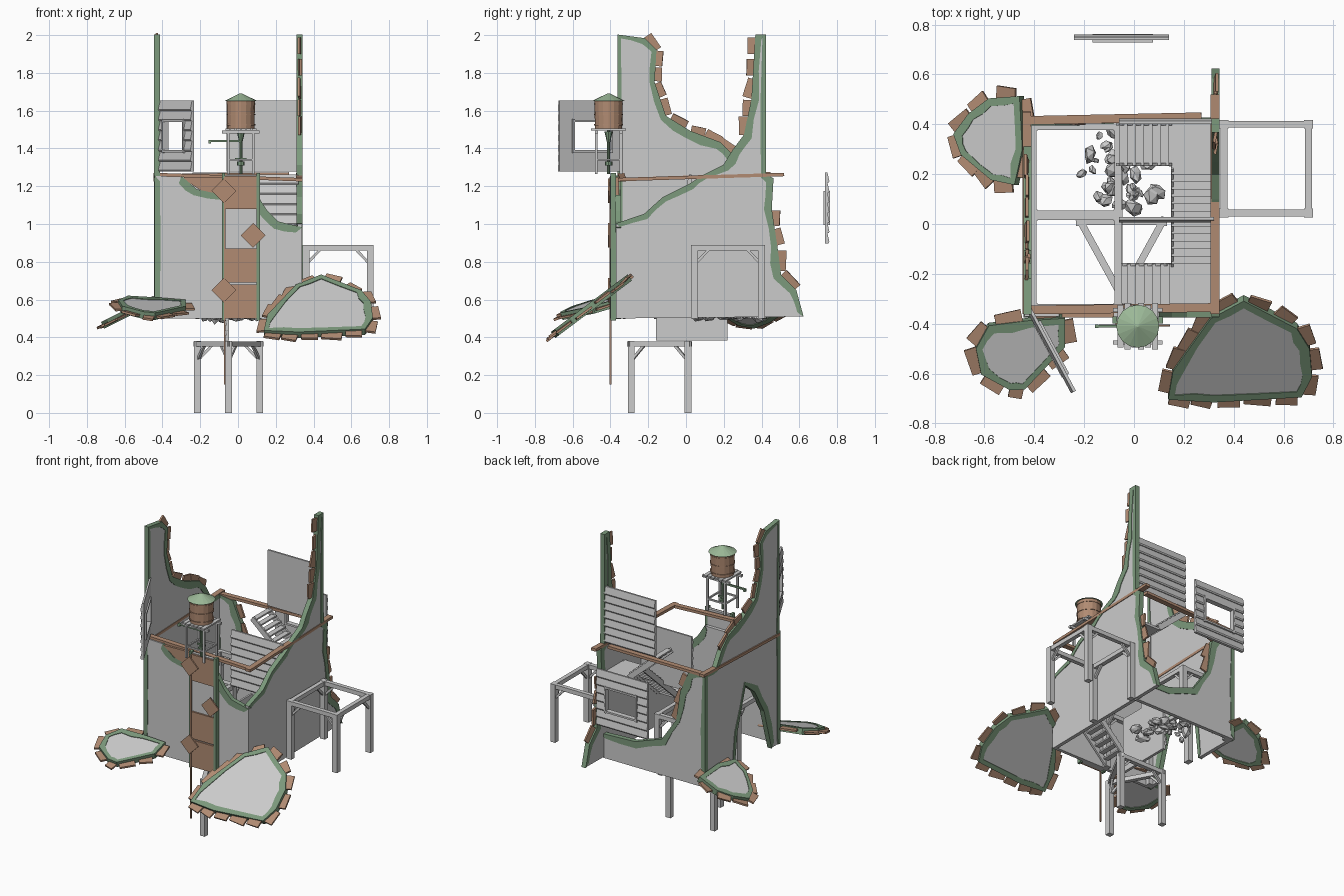
import bpy, bmesh, random, math
from mathutils import Vector as V, Matrix as M

if "Cube" in bpy.data.objects:
    bpy.data.objects.remove(bpy.data.objects["Cube"])

random.seed(4)
R = random.uniform

def material(name, c):
    m = bpy.data.materials.new(name)
    m.diffuse_color = (*c, 1)
    m.use_nodes = True
    m.node_tree.nodes["Principled BSDF"].inputs["Base Color"].default_value = m.diffuse_color
    return m

GREEN = material("moss_green", (.20, .32, .20))
ROOF = material("roof_green", (.33, .48, .31))
BROWN = material("rust_brown", (.44, .26, .17))

def make(name, bm, mat=None):
    bmesh.ops.recalc_face_normals(bm, faces=bm.faces)
    me = bpy.data.meshes.new(name)
    bm.to_mesh(me)
    bm.free()
    ob = bpy.data.objects.new(name, me)
    bpy.context.collection.objects.link(ob)
    if mat:
        me.materials.append(mat)
    return ob

def box(bm, c, s, rot=M.Identity(4)):
    bmesh.ops.create_cube(bm, size=1, matrix=M.Translation(c) @ rot @ M.Diagonal((*s, 1)))

def bar(bm, p, q, w, h=None):
    p, q = V(p), V(q)
    d = q - p
    box(bm, (p + q) / 2, (w, h or w, d.length), d.to_track_quat('Z', 'Y').to_matrix().to_4x4())

def cone(bm, c, r1, r2, h, n=16):
    bmesh.ops.create_cone(bm, cap_ends=True, segments=n, radius1=r1, radius2=r2, depth=h,
                          matrix=M.Translation(c))

def prism(bm, pts, t):
    a = [bm.verts.new(p) for p in pts]
    b = [bm.verts.new(p + t) for p in pts]
    bm.faces.new(a)
    bm.faces.new(b[::-1])
    for i in range(len(a)):
        j = (i + 1) % len(a)
        bm.faces.new((a[j], a[i], b[i], b[j]))

def broken(name, pts, t, edges, planked, width=.03, out=.02):
    """Broken concrete sheet: body, mossy rim on given edges, boards on planked edges."""
    n = len(pts)
    bm = bmesh.new()
    prism(bm, pts, t)
    make(name, bm)
    nor = sum((pts[i].cross(pts[(i + 1) % n]) for i in range(n)), V()).normalized()
    inw = [nor.cross((pts[(i + 1) % n] - pts[i]).normalized()) for i in range(n)]
    mid = [(inw[i - 1] + inw[i]).normalized() for i in range(n)]
    inner = [pts[i] + mid[i] * R(.7, 1.4) * width for i in range(n)]
    outer = [pts[i] - mid[i] * .004 for i in range(n)]
    e = t.normalized() * .004
    bm = bmesh.new()
    for i in edges:
        j = (i + 1) % n
        m = (inner[i] + inner[j]) / 2 + inw[i] * R(-.008, .012)
        prism(bm, [outer[i] - e, outer[j] - e, inner[j] - e, m - e, inner[i] - e], t + 2 * e)
    make(name + "_moss_rim", bm, GREEN)
    bm = bmesh.new()
    for i in planked:
        a, d = pts[i], pts[(i + 1) % n] - pts[i]
        k = max(1, round(d.length / .11))
        for s in range(k):
            x = d.normalized()
            rot = M((x, inw[i], x.cross(inw[i]))).transposed().to_4x4() @ M.Rotation(R(-.25, .25), 4, 'Z') @ M.Rotation(R(-.2, .2), 4, 'X')
            box(bm, a + d * (s + .5) / k - inw[i] * (out - .01) + t * R(.3, .7), (min(.1, d.length / k) * R(.8, 1.1), .06, .012), rot)
    if planked:
        make(name + "_loose_boards", bm, BROWN)
    else:
        bm.free()

# Walls, drawn as (along, height) profiles
left = [(-.36, .5), (-.36, 2), (-.22, 1.98), (-.16, 1.92), (-.17, 1.75), (-.11, 1.57), (.02, 1.49), (.18, 1.43),
        (.25, 1.36), (.31, 1.26), (.42, 1.26), (.42, .5), (.12, .5), (.09, .75), (.0, 1.03), (-.1, .95), (-.2, .78), (-.28, .5)]
broken("left_wall", [V((-.44, y, z)) for y, z in left], V((.024, 0, 0)), list(range(10)) + list(range(12, 17)), range(2, 8))
right = [(-.37, .5), (-.37, 1.0), (-.22, 1.05), (-.12, 1.14), (.02, 1.21), (.1, 1.26), (.2, 1.31), (.25, 1.39), (.31, 1.47),
         (.35, 1.66), (.37, 2), (.42, 2), (.42, 1.26), (.46, 1.24), (.45, 1.08), (.48, .88), (.5, .73), (.58, .65), (.62, .51)]
broken("right_wall", [V((.338, y, z)) for y, z in right], V((-.024, 0, 0)), range(1, 18), [8, 9, 14, 15, 16])
front = [(-.44, .5), (-.44, 1.255), (-.3, 1.25), (-.22, 1.18), (-.08, 1.15), (.1, 1.15), (.15, 1.07), (.21, 1.01), (.338, .98), (.338, .5)]
broken("front_wall", [V((x, -.37, z)) for x, z in front], V((0, .022, 0)), [0, 2, 3, 5, 6, 7], [])
back = [(-.44, .5), (-.44, 1.26), (-.32, 1.24), (-.26, 1.1), (-.23, .9), (-.12, .74), (.08, .67), (.33, .66), (.33, .5)]
broken("back_wall", [V((x, .4, z)) for x, z in back], V((0, .024, 0)), range(0, 7), [2, 3])

# Fallen floating slabs: plan outline and tilt plane
def slab(name, plan, cx, cy, z, sx, sy):
    pts = [V((x, y, z + sx * (x - cx) + sy * (y - cy))) for x, y in plan]
    nor = V((sx, sy, -1)).normalized()
    broken(name, pts, nor * .032, range(len(pts)), range(len(pts)), .028, .025)

slab("front_right_slab", [(.14, -.70), (.16, -.59), (.31, -.38), (.44, -.31), (.65, -.42), (.7, -.5), (.71, -.61), (.67, -.69), (.32, -.71)],
     .42, -.52, .57, 0, .75)
slab("front_left_slab", [(-.63, -.5), (-.58, -.41), (-.42, -.39), (-.28, -.38), (-.28, -.49), (-.44, -.66), (-.5, -.66), (-.61, -.6)],
     -.45, -.52, .57, -.1, .3)
slab("back_left_slab", [(-.72, .36), (-.66, .44), (-.58, .5), (-.46, .51), (-.45, .3), (-.48, .16), (-.57, .18), (-.69, .28)],
     -.58, .34, .55, .5, 0)

# Rusty rim beams around the top of the lower storey
bm = bmesh.new()
for p, q in [((-.44, -.345, 1.262), (.32, -.335, 1.235)), ((-.44, .415, 1.255), (.27, .43, 1.265)),
             ((-.43, -.36, 1.235), (-.43, .45, 1.262)), ((.325, -.36, 1.235), (.325, .52, 1.262))]:
    bar(bm, p, q, .035, .018)
make("rim_beams", bm, BROWN)
bm = bmesh.new()
prism(bm, [V((-.3, -.374, 1.245)), V((-.2, -.374, 1.18)), V((-.08, -.374, 1.15)), V((-.08, -.374, 1.25))], V((0, .02, 0)))
make("rim_patch", bm, BROWN)

# Front service column with rusty plates
bm = bmesh.new()
box(bm, (.015, -.38, .88), (.17, .02, .76))
make("front_column", bm)
bm = bmesh.new()
for x in (-.077, .107):
    box(bm, (x, -.385, .88), (.018, .03, .78))
make("column_moss_edges", bm, GREEN)
bm = bmesh.new()
for z0, z1 in ((.5, .68), (.69, .87), (1.08, 1.255)):
    box(bm, (.015, -.396, (z0 + z1) / 2), (.168, .012, z1 - z0))
for x, z in ((-.075, 1.175), (.08, .94), (-.075, .65)):
    box(bm, (x, -.408, z), (.092, .008, .092), M.Rotation(math.pi / 4, 4, 'Y'))
bar(bm, (-.07, -.4, .15), (-.07, -.4, 1.25), .009)
make("column_plates", bm, BROWN)

# Siding panels: overlapping boards, optional window; boards bulge to local -y
def panel(name, c, ang, window=False):
    bm = bmesh.new()
    n, w, h = 7, .38, .375 / 7
    for r in range(n):
        z = -.1875 + r * h
        for a, b in ([(-.19, -.12), (.11, .19)] if window and 2 <= r <= 4 else [(-.19, .19)]):
            prism(bm, [V((a, .008, z)), V((a, .008, z + h)), V((a, -.004, z + h)), V((a, -.014, z + .008)), V((a, -.010, z))], V((b - a, 0, 0)))
    if window:
        for x in (-.12, .11):
            box(bm, (x, 0, 0), (.012, .034, 3 * h + .02))
        for z in (-.5 + .0, .0):
            box(bm, (-.005, 0, -.1875 + 2 * h if z else -.1875 + 5 * h), (.24, .034, .012))
    bm.transform(M.Translation(c) @ M.Rotation(ang, 4, 'Z'))
    make(name, bm)

panel("back_window_panel", (-.05, .745, 1.085), math.pi, True)
panel("front_window_panel", (-.33, -.505, 1.465), math.atan2(-.335, .18), True)
panel("upper_back_panel", (.13, .41, 1.465), math.pi)
panel("inner_panel", (.13, .02, 1.075), 0)
panel("lower_panel", (-.055, .03, .57), -math.pi / 2)

# Timber frames with posts, top beams and corner braces
def frame(name, plan, z0, z1):
    bm = bmesh.new()
    n = len(plan)
    for i in range(n):
        a, b = V((*plan[i], z1 - .015)), V((*plan[(i + 1) % n], z1 - .015))
        bar(bm, (a.x, a.y, z0), (a.x, a.y, z1), .036)
        d = (b - a).normalized()
        bar(bm, a - d * .018, b + d * .018, .028)
        for p, s in ((a, 1), (b, -1)):
            bar(bm, p - V((0, 0, .09)), p + d * s * .085, .014)
    make(name, bm)

def rect(x0, x1, y0, y1):
    return [(x0, y0), (x1, y0), (x1, y1), (x0, y1)]

frame("outer_frame", rect(.36, .7, .045, .4), .5, .89)
frame("inner_back_frame", rect(-.405, -.065, .04, .39), .5, .89)
frame("inner_front_frame", rect(-.405, -.065, -.335, .03), .5, .89)
frame("triangle_stand", [(-.215, .01), (.115, .01), (-.05, -.29)], 0, .38)

# Three-flight stair with two landings
def flight(bm, a, b, side, n):
    a, b, side = V(a), V(b), V(side)
    s = (b - a) / n
    run = V((abs(s.x), abs(s.y), 0)) * 1.05
    for i in range(n):
        box(bm, a + s * (i + .5) + V((0, 0, s.z / 2)), run + V((abs(side.x), abs(side.y), .01)) * 1)
    for k in (-.48, .48):
        bar(bm, a + side * k, b + side * k, .012, .035)

bm = bmesh.new()
flight(bm, (-.06, -.245, .51), (.14, -.245, .71), (0, .17, 0), 6)
flight(bm, (.235, -.16, .72), (.235, .23, 1.07), (.17, 0, 0), 13)
flight(bm, (.14, .32, 1.08), (-.06, .32, 1.255), (0, .17, 0), 6)
box(bm, (.235, -.245, .72), (.19, .17, .016))
box(bm, (.235, .32, 1.07), (.19, .18, .016))
make("staircase", bm)

# Rubble heap
bm = bmesh.new()
for i in range(46):
    a, r = R(0, 6.28), R(0, 1) ** .6
    x = -.06 + .17 * r * math.cos(a)
    y = .225 + .17 * r * math.sin(a) - .25 * (x + .06)
    s = R(.014, .036)
    m = M.Translation((x, y, .51 + R(0, .06) * (1 - r))) @ M.Rotation(R(0, 6), 4, V((R(-1, 1), R(-1, 1), 1))) @ M.Diagonal((s * 1.3, s, s * .75, 1))
    for v in bmesh.ops.create_icosphere(bm, subdivisions=1, radius=1, matrix=m)['verts']:
        v.co += V((R(-1, 1), R(-1, 1), R(-1, 1))) * s * .2
make("rubble", bm)

# Water tank: barrel, roof, stand and pipes
cx, cy = .015, -.41
bm = bmesh.new()
cone(bm, (cx, cy, 1.58), .072, .075, .15)
for z in (1.525, 1.58, 1.635):
    cone(bm, (cx, cy, z), .077, .077, .007)
make("tank_barrel", bm, BROWN)
bm = bmesh.new()
cone(bm, (cx, cy, 1.672), .086, .004, .04)
make("tank_roof", bm, ROOF)
bm = bmesh.new()
for i in range(6):
    box(bm, (cx - .07 + i * .028, cy, 1.501), (.024, .17 + .015 * (i % 2), .01))
for s in (-1, 1):
    bar(bm, (cx - .1, cy + s * .065, 1.488), (cx + .1, cy + s * .065, 1.488), .016)
    bar(bm, (cx - .07, cy + s * .065, 1.34), (cx + .07, cy + s * .065, 1.34), .01)
    bar(bm, (cx + s * .065, cy - .065, 1.34), (cx + s * .065, cy + .065, 1.34), .01)
    for k in (-1, 1):
        bar(bm, (cx + s * .066, cy + k * .066, 1.265), (cx + s * .066, cy + k * .066, 1.49), .014)
make("tank_stand", bm)
bm = bmesh.new()
cone(bm, (cx, cy, 1.38), .008, .008, .23, 8)
cone(bm, (cx, cy, 1.46), .008, .022, .06, 8)
cone(bm, (cx, cy, 1.32), .02, .02, .02, 8)
bar(bm, (cx - .03, cy, 1.345), (cx + .03, cy, 1.345), .01)
bar(bm, (cx, cy, 1.44), (-.15, cy, 1.44), .011)
bar(bm, (-.15, cy, 1.445), (-.15, cy, 1.425), .014)
make("tank_pipes", bm, GREEN)
